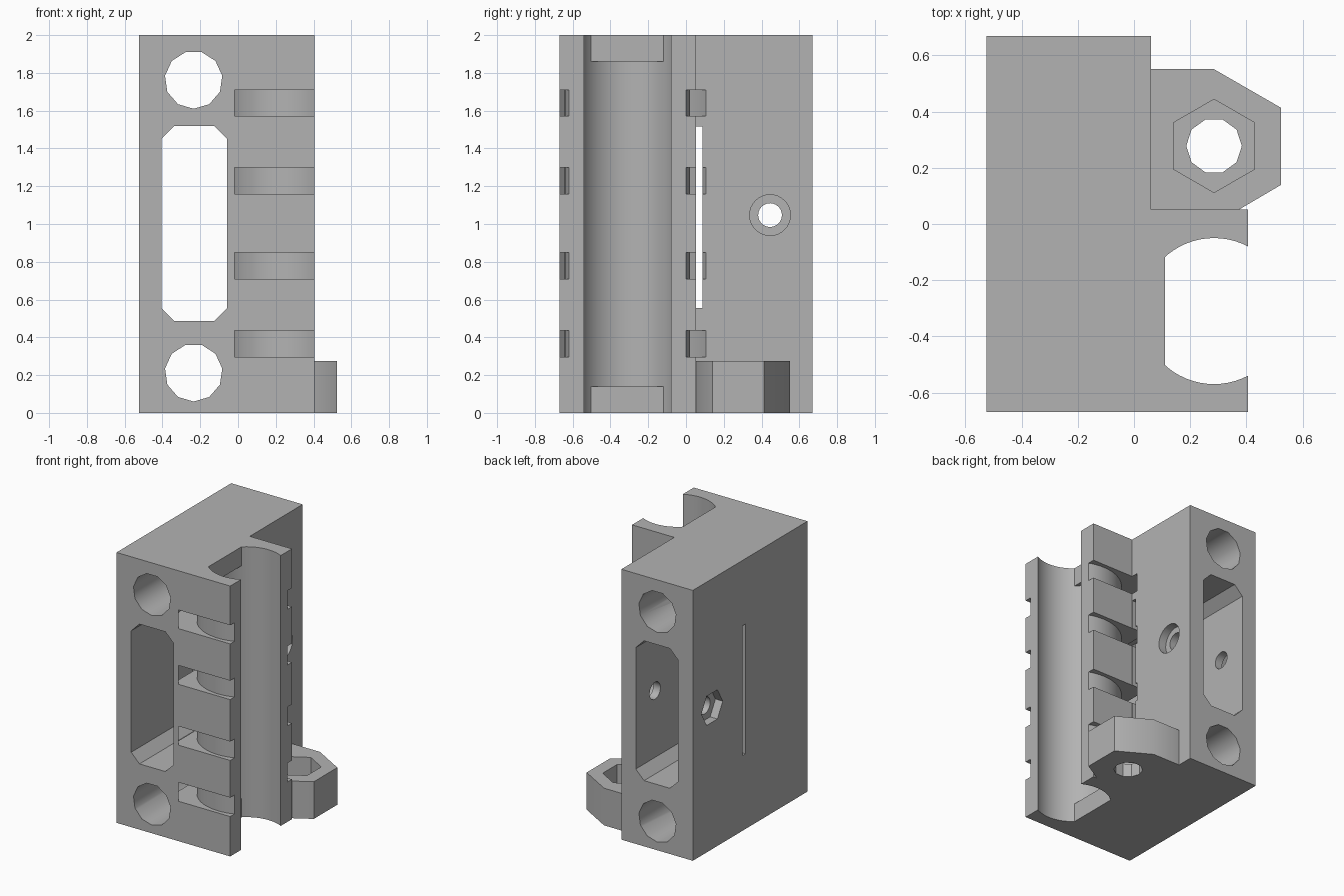
import bpy, bmesh
from math import sin, cos, radians, tau

old = bpy.data.objects.get("Cube")
if old:
    bpy.data.objects.remove(old, do_unlink=True)

grey = bpy.data.materials.new("plain grey")
grey.use_nodes = True
colour = (0.45, 0.45, 0.45, 1)
grey.diffuse_color = colour
grey.node_tree.nodes["Principled BSDF"].inputs["Base Color"].default_value = colour


def prism(name, points, axis, lo, hi):
    """Extrude a 2D outline along an axis; outline is (x,y), (x,z) or (y,z)."""
    place = {"z": lambda a, b, c: (a, b, c),
             "y": lambda a, b, c: (a, c, b),
             "x": lambda a, b, c: (c, a, b)}[axis]
    bm = bmesh.new()
    ends = [[bm.verts.new(place(a, b, c)) for a, b in points] for c in (lo, hi)]
    n = len(points)
    for ring in ends:
        bm.faces.new(ring)
    for i in range(n):
        j = (i + 1) % n
        bm.faces.new((ends[0][i], ends[0][j], ends[1][j], ends[1][i]))
    bmesh.ops.recalc_face_normals(bm, faces=bm.faces)
    mesh = bpy.data.meshes.new(name)
    bm.to_mesh(mesh)
    bm.free()
    mesh.materials.append(grey)
    obj = bpy.data.objects.new(name, mesh)
    bpy.context.collection.objects.link(obj)
    return obj


def rect(a0, b0, a1, b1):
    return [(a0, b0), (a1, b0), (a1, b1), (a0, b1)]


def ngon(a, b, r, n, start=0):
    s = radians(start)
    return [(a + r * cos(s + tau * i / n), b + r * sin(s + tau * i / n)) for i in range(n)]


def activate(obj):
    bpy.ops.object.select_all(action="DESELECT")
    bpy.context.view_layer.objects.active = obj
    obj.select_set(True)


def cut(target, cutter):
    """Subtract the cutter and discard it."""
    mod = target.modifiers.new("cut", "BOOLEAN")
    mod.operation = "DIFFERENCE"
    mod.solver = "EXACT"
    mod.object = cutter
    activate(target)
    bpy.ops.object.modifier_apply(modifier=mod.name)
    bpy.data.objects.remove(cutter, do_unlink=True)


# Main block with the bearing holder as an L-shaped outline
body = prism("bracket_body", [(-0.525, -0.67), (0.405, -0.67), (0.405, 0.052),
                              (0.06, 0.052), (0.06, 0.67), (-0.525, 0.67)], "z", 0, 2)

# Bearing cradle, shallower behind the end stops
bx, by = 0.285, -0.31
cradle = prism("cradle_cutter", ngon(bx, by, 0.26, 64), "z", -0.1, 2.1)
for lo, hi in ((-0.3, 0.14), (1.86, 2.3)):
    cut(cradle, prism("end_stop", rect(-0.3, -0.8, 0.11, 0.2), "z", lo, hi))
cut(body, cradle)

# Curved strap grooves around the cradle
for lo, hi in ((0.295, 0.435), (0.71, 0.85), (1.16, 1.3), (1.572, 1.71)):
    groove = prism("strap_groove", ngon(bx, by, 0.472, 64), "z", lo, hi)
    cut(groove, prism("strap_core", ngon(bx, by, 0.332, 64), "z", lo - 0.1, hi + 0.1))
    cut(body, groove)

# Rod holes running front to back
for z in (0.213, 1.763):
    cut(body, prism("rod_hole", ngon(-0.235, z, 0.153, 11, -90), "y", -1, 1))

# Chamfered window between the rod holes
x0, x1, z0, z1, c = -0.405, -0.058, 0.486, 1.52, 0.068
window = [(x0 + c, z0), (x1 - c, z0), (x1, z0 + c), (x1, z1 - c),
          (x1 - c, z1), (x0 + c, z1), (x0, z1 - c), (x0, z0 + c)]
cut(body, prism("window_cutter", window, "y", -1, 1))

# Thin belt slot through the side walls
cut(body, prism("belt_slot", rect(0.054, 0.556, 0.087, 1.517), "x", -1, 0.2))

# Clamp bolt hole, with a round recess on one side and a nut recess on the other
cut(body, prism("bolt_hole", ngon(0.445, 1.047, 0.063, 24), "x", -1, 1))
cut(body, prism("bolt_head_recess", ngon(0.445, 1.047, 0.108, 32), "x", 0, 0.5))
cut(body, prism("side_nut_recess", ngon(0.445, 1.047, 0.125, 6), "x", -1, -0.465))

# Low lug with a nut recess and a vertical screw hole
lug = prism("nut_lug", [(0.06, 0.052), (0.375, 0.052), (0.523, 0.139), (0.523, 0.414),
                        (0.285, 0.551), (0.06, 0.551)], "z", 0, 0.275)
cut(lug, prism("lug_nut_recess", ngon(bx, 0.278, 0.166, 6, 30), "z", 0.1, 0.5))
cut(lug, prism("lug_hole", ngon(bx, 0.278, 0.099, 10), "z", -0.1, 0.5))

for part in (body, lug):
    activate(part)
    bpy.ops.object.shade_smooth_by_angle(angle=radians(34))
